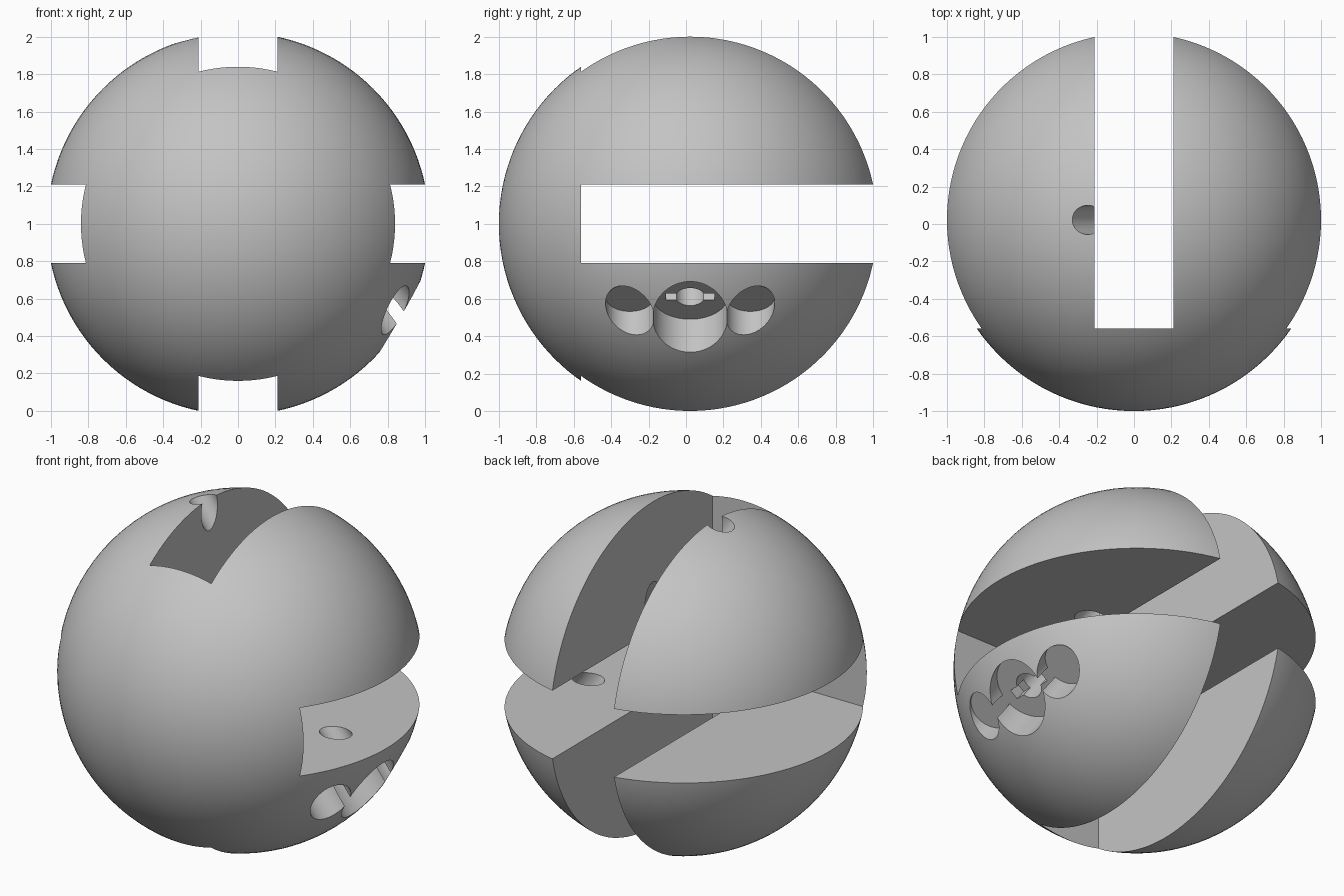
import bpy, math
from mathutils import Vector, Matrix

cube = bpy.data.objects.get("Cube")
if cube:
    bpy.data.objects.remove(cube, do_unlink=True)

RADIUS = 1.022
CENTRE = Vector((0, 0.022, 1))
SLOT = 0.42          # width of both slots
SLOT_START = -0.56   # slots run from here out through the back

grey = bpy.data.materials.new("plain grey")
grey.use_nodes = True
colour = (0.55, 0.55, 0.55, 1)
grey.diffuse_color = colour
grey.node_tree.nodes["Principled BSDF"].inputs["Base Color"].default_value = colour

# Ball body, poles along the y axis
bpy.ops.mesh.primitive_uv_sphere_add(segments=128, ring_count=64, radius=RADIUS,
                                     location=CENTRE, rotation=(math.pi / 2, 0, 0))
ball = bpy.context.object
ball.name = "slotted_ball"
ball.data.materials.append(grey)
bpy.ops.object.transform_apply(location=True, rotation=True, scale=True)


def cut(cutter):
    """Subtract the cutter from the ball, then remove it."""
    cutter.hide_render = True
    mod = ball.modifiers.new("cut", "BOOLEAN")
    mod.operation = "DIFFERENCE"
    mod.solver = "EXACT"
    mod.object = cutter
    bpy.context.view_layer.objects.active = ball
    bpy.ops.object.modifier_apply(modifier=mod.name)
    bpy.data.objects.remove(cutter, do_unlink=True)


def box(size, matrix):
    bpy.ops.mesh.primitive_cube_add(size=1)
    ob = bpy.context.object
    ob.matrix_world = matrix @ Matrix.Diagonal((*size, 1))
    return ob


def bore(radius, start, end, side=0):
    """Cylinder along the screw axis, from start to end, shifted sideways."""
    bpy.ops.mesh.primitive_cylinder_add(vertices=64, radius=radius, depth=end - start)
    ob = bpy.context.object
    ob.matrix_world = screw @ Matrix.Translation((0, side, (start + end) / 2))
    return ob


# Crossed slots open at the back
slot_length = 2
slot_at = Matrix.Translation((0, SLOT_START + slot_length / 2, 1))
cut(box((SLOT, slot_length, 3), slot_at))
cut(box((3, slot_length, SLOT), slot_at))

# Slanting screw axis: origin on the recess floor, local z pointing outward
screw = (Matrix.Translation((0.785, CENTRE.y, 0.61))
         @ Matrix.Rotation(math.pi - math.asin(0.6), 4, "Y"))

# Wide head recess with a smaller pocket each side
cut(bore(0.2, 0, 1))
for side in (-0.322, 0.322):
    cut(bore(0.13, 0, 1, side))

# Long through hole and the shallow key slot in the recess floor
cut(bore(0.078, -2.2, 0.2))
cut(box((0.06, 0.26, 0.16), screw))

# Smooth sphere and bores, crisp cut edges
bpy.ops.object.select_all(action="DESELECT")
ball.select_set(True)
bpy.context.view_layer.objects.active = ball
bpy.ops.object.shade_smooth_by_angle(angle=math.radians(30))
